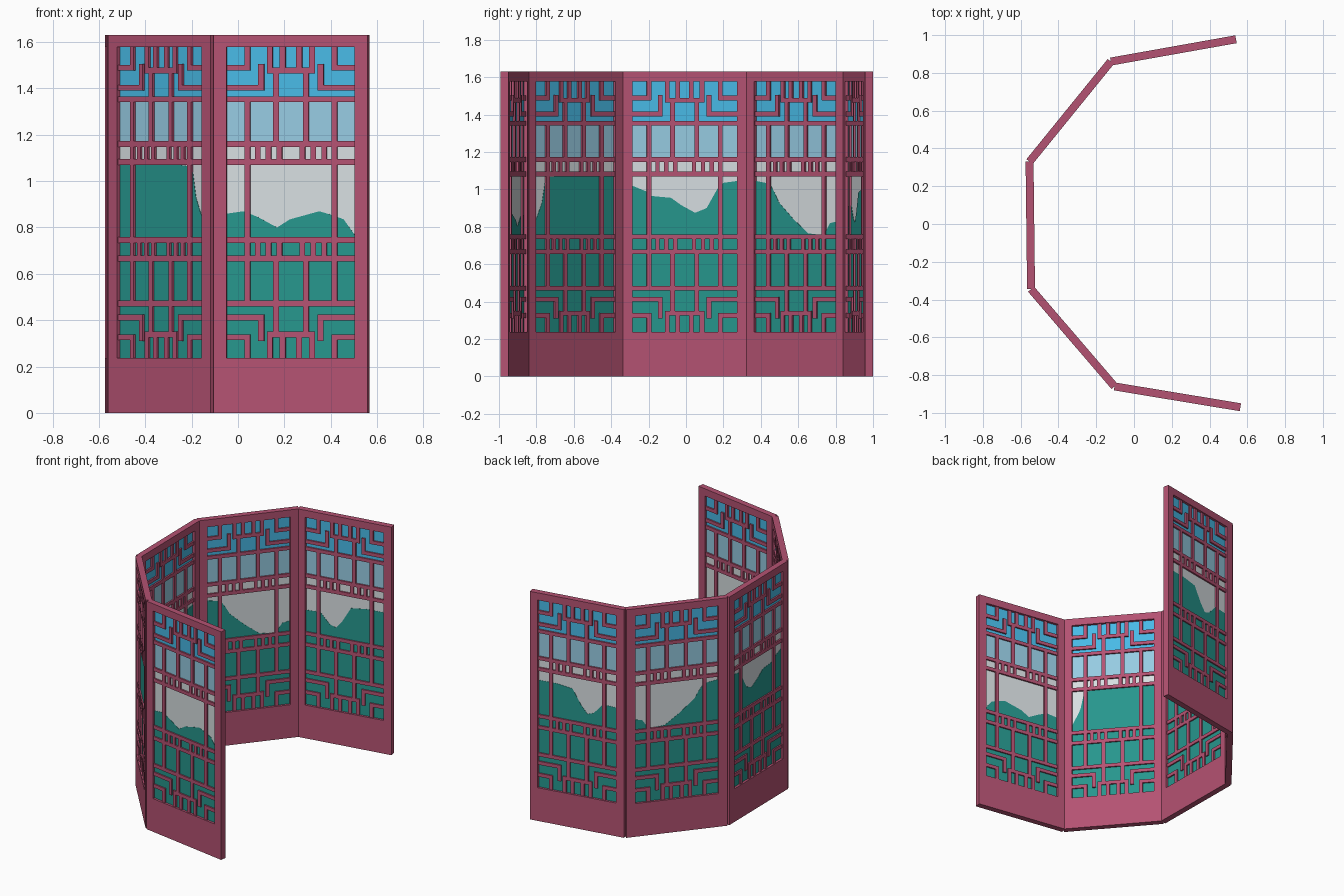
import bpy, bmesh, math
from mathutils import Matrix, Vector

if "Cube" in bpy.data.objects:
    bpy.data.objects.remove(bpy.data.objects["Cube"])


def srgb(r, g, b):
    f = lambda c: (c / 255 / 12.92) if c < 11 else ((c / 255 + 0.055) / 1.055) ** 2.4
    return (f(r), f(g), f(b), 1)


def material(name, rgb):
    m = bpy.data.materials.new(name)
    m.diffuse_color = srgb(*rgb)
    m.use_nodes = True
    m.node_tree.nodes["Principled BSDF"].inputs["Base Color"].default_value = m.diffuse_color
    return m


WOOD = material("rose wood", (180, 82, 114))
BLUE = material("sky blue", (72, 186, 230))
PALE = material("pale blue", (150, 203, 226))
MIST = material("mist grey", (215, 222, 225))
TEAL = material("mountain teal", (38, 150, 141))

H, Z0, Z1, HALF = 1.63, 0.237, 1.578, 0.28    # height, opening bottom / top, half width


def box(bm, u0, u1, z0, z1, t):
    """Box in panel space: u along the panel, z up, half thickness t."""
    m = Matrix.Translation(((u0 + u1) / 2, 0, (z0 + z1) / 2)) @ Matrix.Diagonal(
        (u1 - u0, 2 * t, z1 - z0, 1))
    bmesh.ops.create_cube(bm, size=1, matrix=m)


def finish(bm, name, mats, place):
    bmesh.ops.recalc_face_normals(bm, faces=bm.faces)
    me = bpy.data.meshes.new(name)
    bm.to_mesh(me)
    bm.free()
    for m in mats:
        me.materials.append(m)
    ob = bpy.data.objects.new(name, me)
    ob.matrix_world = place
    bpy.context.collection.objects.link(ob)


def frame(name, place, length):
    bm = bmesh.new()
    h = length / 2
    box(bm, -h, -HALF, 0, H, 0.021)
    box(bm, HALF, h, 0, H, 0.021)
    box(bm, -HALF, HALF, 0, Z0, 0.021)
    box(bm, -HALF, HALF, Z1, H, 0.021)
    finish(bm, name, [WOOD], place)


def lattice(name, place):
    bm = bmesh.new()
    w, t = 0.0125, 0.014

    def rail(z, u0=-HALF, u1=HALF):
        box(bm, u0, u1, z - w, z + w, t)

    def posts(u, z0, z1, hw=w):
        for s in (-1, 1):
            box(bm, s * u - hw, s * u + hw, z0, z1, t)

    # full-width rails and long posts
    for z in (0.472, 0.666, 0.746, 1.082, 1.16, 1.353):
        rail(z)
    posts(0.19, 0.472, 1.353)
    for z0, z1 in ((0.472, 0.666), (1.16, 1.353)):
        posts(0.065, z0, z1)
    # rows of short spindles
    for z0, z1 in ((0.666, 0.746), (1.082, 1.16)):
        for u in (0.05, 0.098, 0.145):
            posts(u, z0, z1, 0.0115)
    # fretwork, bottom and mirrored top
    for f in (lambda z: z, lambda z: 1.815 - z):
        def fpost(u, a, b):
            posts(u, min(f(a), f(b)), max(f(a), f(b)))
        for s in (-1, 1):
            for z, inner in ((0.412, 0.1175), (0.326, 0.18)):
                rail(f(z), min(s * HALF, s * inner), max(s * HALF, s * inner))
        fpost(0.13, 0.31, 0.424)
        fpost(0.19, Z0, 0.338)
        rail(f(0.338), -0.105, 0.105)
        fpost(0.065, 0.338, 0.472)
        fpost(0.0925, Z0, 0.338)
        fpost(0.036, Z0, 0.338)
    finish(bm, name, [WOOD], place)


def sky(name, place):
    bm = bmesh.new()
    for z0, z1 in ((Z0, 1.16), (1.16, 1.353), (1.353, Z1)):
        box(bm, -HALF, HALF, z0, z1, 0.003)
    for f in bm.faces:
        z = f.calc_center_median().z
        f.material_index = 2 if z >= 1.353 else 1 if z >= 1.16 else 0
    finish(bm, name, [MIST, PALE, BLUE], place)


def mountain(name, place, ridge):
    """Thin plate under a ridge line given as (fraction of width, z)."""
    bm = bmesh.new()
    pts = [(0, Z0)] + ridge + [(1, Z0)]
    vs = [bm.verts.new(((p - 0.5) * 2 * HALF, -0.0045, z)) for p, z in pts]
    face = bm.faces.new(vs)
    ext = bmesh.ops.extrude_face_region(bm, geom=[face])
    bmesh.ops.translate(bm, vec=(0, 0.009, 0),
                        verts=[v for v in ext["geom"] if isinstance(v, bmesh.types.BMVert)])
    finish(bm, name, [TEAL], place)


# folding line seen from above, and the ridge of each panel along it
fold = [(0.563, -0.970), (-0.103, -0.860), (-0.545, -0.345), (-0.553, 0.330),
        (-0.123, 0.860), (0.54, 0.978)]
ridges = [
    [(0, .765), (.09, .835), (.16, .85), (.28, .87), (.51, .835), (.61, .80), (.76, .845),
     (.87, .87), (1, .86)],
    [(0, .81), (.06, .88), (.10, .93), (.14, 1.045), (.2, 1.065), (.5, 1.08), (1, 1.07)],
    [(0, 1.02), (.13, .99), (.18, .965), (.37, .955), (.47, .915), (.60, .875), (.71, .90),
     (.81, 1.0), (.87, 1.035), (1, 1.045)],
    [(0, 1.045), (.17, 1.03), (.23, .98), (.28, .93), (.46, .84), (.64, .765), (.83, .755),
     (.91, .82), (1, .83)],
    [(0, .91), (.18, .915), (.30, .84), (.38, .825), (.46, .88), (.57, .985), (.77, 1.0), (1, 1.0)],
]

for i, ridge in enumerate(ridges):
    a, b = Vector(fold[i]), Vector(fold[i + 1])
    d, c = b - a, (a + b) / 2
    place = Matrix.Translation((c.x, c.y, 0)) @ Matrix.Rotation(math.atan2(d.y, d.x), 4, 'Z')
    n = str(i + 1)
    frame("panel_frame_" + n, place, d.length)
    lattice("panel_lattice_" + n, place)
    sky("painted_sky_" + n, place)
    mountain("painted_mountain_" + n, place, ridge)
